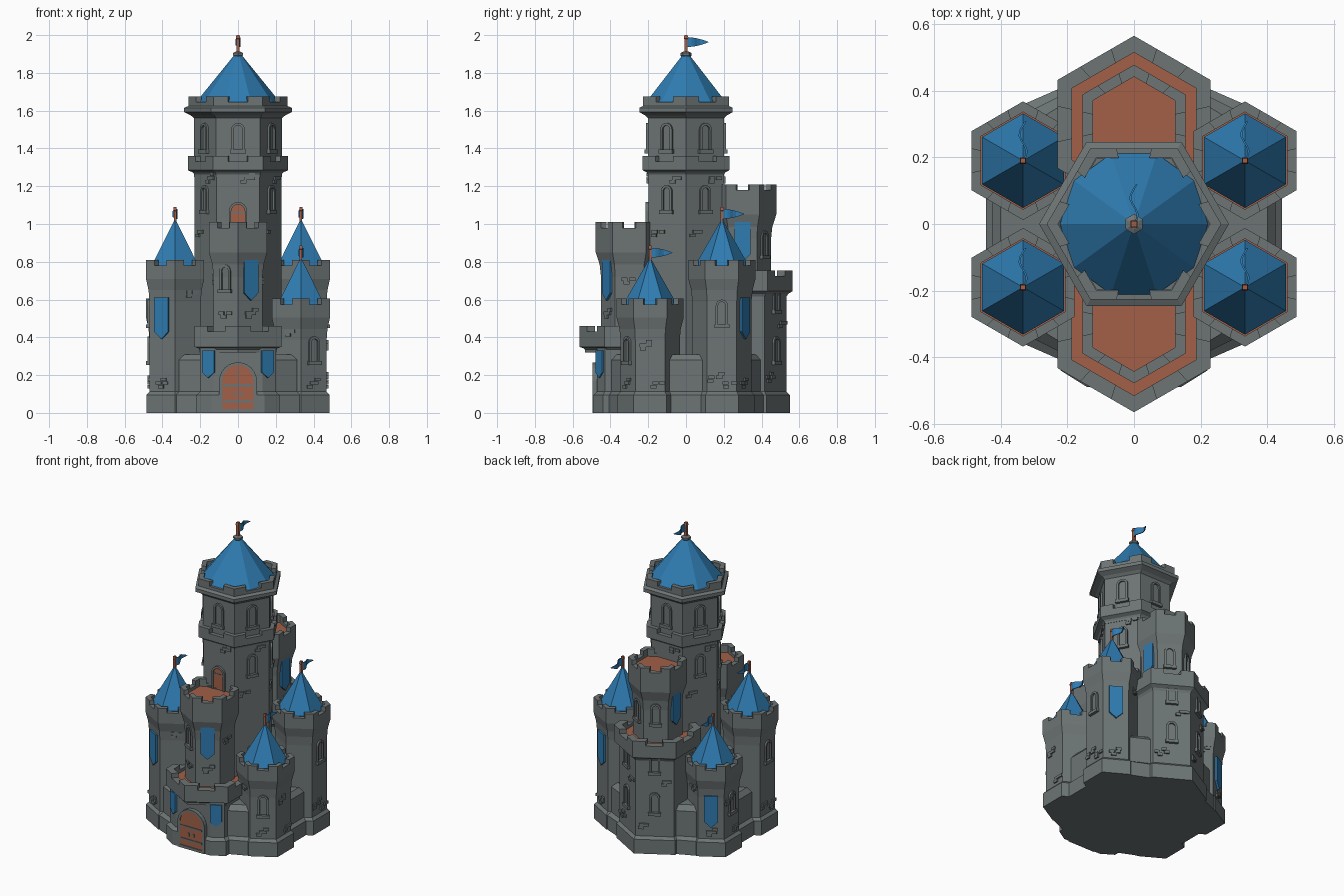
import bpy, bmesh, math, random
from math import cos, sin, pi, radians

if "Cube" in bpy.data.objects:
    bpy.data.objects.remove(bpy.data.objects["Cube"])
random.seed(4)

def material(name, col):
    m = bpy.data.materials.new(name)
    m.diffuse_color = (*col, 1)
    m.use_nodes = True
    m.node_tree.nodes["Principled BSDF"].inputs["Base Color"].default_value = m.diffuse_color
    return m

STONE = material("grey stone", (0.155, 0.178, 0.178))
BLUE = material("blue cloth and roof", (0.028, 0.20, 0.44))
CLAY = material("terracotta wood", (0.36, 0.115, 0.065))

def finish(name, bm, mats):
    bmesh.ops.recalc_face_normals(bm, faces=bm.faces)
    me = bpy.data.meshes.new(name)
    bm.to_mesh(me)
    bm.free()
    ob = bpy.data.objects.new(name, me)
    for m in mats:
        me.materials.append(m)
    bpy.context.collection.objects.link(ob)
    return ob

def ngon(c, r, n=6, rot=30):
    return [(c[0] + r * cos(radians(rot) + 2 * pi * i / n),
             c[1] + r * sin(radians(rot) + 2 * pi * i / n)) for i in range(n)]

def stack(name, layers, mats, cap=0):
    """Join outlines [(points, z), ...] into a closed solid; cap = top material."""
    bm = bmesh.new()
    rings = [[bm.verts.new((x, y, z)) for x, y in pts] for pts, z in layers]
    n = len(rings[0])
    for a, b in zip(rings, rings[1:]):
        for i in range(n):
            j = (i + 1) % n
            bm.faces.new((a[i], a[j], b[j], b[i]))
    bm.faces.new(rings[0][::-1])
    bm.faces.new(rings[-1]).material_index = cap
    return finish(name, bm, mats)

def hexes(name, c, prof, mat=STONE, n=6, rot=30):
    return stack(name, [(ngon(c, r, n, rot), z) for r, z in prof], [mat])

def merlons(name, c, ro, ri, z0, z1, rot=30, t=0.3):
    """Six corner merlons wrapping the corners of a hexagonal parapet."""
    bm = bmesh.new()
    o, q = ngon(c, ro, 6, rot), ngon(c, ri, 6, rot)
    mix = lambda a, b: (a[0] + (b[0] - a[0]) * t, a[1] + (b[1] - a[1]) * t)
    for i in range(6):
        p, k = i - 1, (i + 1) % 6
        pts = [mix(o[i], o[p]), o[i], mix(o[i], o[k]), mix(q[i], q[k]), q[i], mix(q[i], q[p])]
        lo = [bm.verts.new((*v, z0)) for v in pts]
        hi = [bm.verts.new((*v, z1)) for v in pts]
        bm.faces.new(lo[::-1])
        bm.faces.new(hi)
        for a in range(6):
            b = (a + 1) % 6
            bm.faces.new((lo[a], lo[b], hi[b], hi[a]))
    finish(name, bm, [STONE])

def tower(name, c, rs, rr, ri, top, bottom=0.0, flare=0.13, rim=0.12, rot=30, base=0.018):
    """Hexagonal shaft, flared out to a parapet with a terracotta floor."""
    gap, floor = top - 0.03, top - 0.05
    prof = [(rs, bottom)]
    if bottom == 0:
        prof = [(rs + base, 0), (rs + base, 0.095), (rs, 0.112)]
    z = top - rim
    prof += [(rs, z - flare), (rs + (rr - rs) * 0.25, z - flare * 0.5), (rr, z),
             (rr, gap), (ri, gap), (ri, floor)]
    stack(name, [(ngon(c, r, 6, rot), h) for r, h in prof], [STONE, CLAY], 1)
    merlons(name + "_merlons", c, rr, ri, gap, top, rot)

def slab(name, c, ang, dist, poly, depth, mat, hole=None):
    """Extrude a (u, z) outline outward from a wall facing the angle; optional matching hole."""
    a = radians(ang)
    def at(u, z, d):
        return (c[0] + (dist + d) * cos(a) - u * sin(a), c[1] + (dist + d) * sin(a) + u * cos(a), z)
    bm = bmesh.new()
    n = len(poly)
    make = lambda pts, d: [bm.verts.new(at(u, z, d)) for u, z in pts]
    b, f = make(poly, -0.006), make(poly, depth)
    if hole:
        hb, hf = make(hole, -0.006), make(hole, depth)
    else:
        bm.faces.new(b)
        bm.faces.new(f)
    for i in range(n):
        j = (i + 1) % n
        bm.faces.new((b[i], b[j], f[j], f[i]))
        if hole:
            bm.faces.new((hb[i], hb[j], hf[j], hf[i]))
            bm.faces.new((f[i], f[j], hf[j], hf[i]))
            bm.faces.new((b[i], b[j], hb[j], hb[i]))
    finish(name, bm, [mat])

def rect(u, z, w, h):
    return [(u - w / 2, z), (u + w / 2, z), (u + w / 2, z + h), (u - w / 2, z + h)]

def arch(z, w, h, k=8):
    r = w / 2
    return [(-r, z), (r, z)] + [(r * cos(pi * i / k), z + h - r + r * sin(pi * i / k)) for i in range(k + 1)]

def window(c, ang, dist, z, w=0.066, h=0.145):
    slab("window_frame", c, ang, dist, arch(z, w, h), 0.011, STONE, arch(z + 0.014, w - 0.026, h - 0.027))
    slab("window_sill", c, ang, dist, rect(0, z - 0.006, w + 0.012, 0.02), 0.018, STONE)

def banner(c, ang, dist, z0, z1, w=0.085):
    slab("banner", c, ang, dist, [(-w / 2, z0 + 0.04), (0, z0), (w / 2, z0 + 0.04), (w / 2, z1), (-w / 2, z1)], 0.008, BLUE)

def stones(c, ang, dist, z, u=0.0):
    for k in range(random.choice((3, 4))):
        slab("wall_stone", c, ang, dist,
             rect(u + random.uniform(-.012, .012) + 0.018 * (k % 2 * 2 - 1), z + 0.019 * (k // 2 + k % 2), 0.032, 0.018), 0.009, STONE)

def flag(c, z0, z1, h, rad):
    hexes("flag_pole", c, [(rad, z0), (rad, z1 - .02), (rad * 1.3, z1 - .018), (rad, z1)], CLAY, 4, 45)
    bm = bmesh.new()
    cols = []
    for i in range(9):
        t = i / 8
        y, x = c[1] + 0.118 * t, c[0] + 0.011 * sin(t * 7)
        hh = h / 2 * (1 - t ** 2) + 0.001
        zm = z1 - 0.012 - h / 2
        cols.append([bm.verts.new((x + d, y, zm + s * hh)) for d, s in ((-.003, -1), (.003, -1), (.003, 1), (-.003, 1))])
    for a, b in zip(cols, cols[1:]):
        for i in range(4):
            bm.faces.new((a[i], a[(i + 1) % 4], b[(i + 1) % 4], b[i]))
    bm.faces.new(cols[0])
    bm.faces.new(cols[-1])
    finish("flag", bm, [BLUE])

AP = cos(pi / 6)

# Curtain wall linking the corner turrets
def curtain(g):
    q = [(.415 + g, .19), (.30 + g, .33 + g), (.17, .40 + g)]
    q += [(-x, y) for x, y in q[::-1]]
    return q + [(-x, -y) for x, y in q]
stack("curtain_wall", [(curtain(.03), 0), (curtain(.03), .095), (curtain(.01), .112),
                       (curtain(.01), .28), (curtain(-.015), .31)], [STONE])

# Central keep: lower shaft, gallery, upper shaft, cornice, roof
O = (0, 0)
tower("keep_shaft", O, .23, .265, .235, 1.36, flare=.025, rim=.075, rot=0)
hexes("keep_upper_shaft", O, [(.232, 1.25), (.232, 1.56), (.25, 1.575), (.285, 1.592), (.285, 1.615), (.262, 1.625),
                              (.262, 1.645), (.225, 1.645), (.225, 1.63)], rot=0)
merlons("keep_merlons", O, .262, .228, 1.645, 1.675, 0)
hexes("keep_roof", O, [(.205, 1.625), (.222, 1.645), (.015, 1.9)], BLUE, 10, 0)
hexes("keep_finial", O, [(.018, 1.88), (.03, 1.893), (.03, 1.905), (.015, 1.912)])
flag(O, 1.89, 2.0, .05, .012)
for k in range(6):
    a = 30 + 60 * k
    window(O, a, .232 * AP, 1.38, .072, .155)
    if a not in (90, 270):
        window(O, a, .23 * AP, 1.06)
    stones(O, a, .23 * AP, 1.215, .06)
    stones(O, a, .23 * AP, .93, -.05)
slab("keep_door", O, -90, .23 * AP, arch(.96, .075, .145), .006, CLAY)
slab("keep_door_frame", O, -90, .23 * AP, arch(.96, .095, .157), .014, STONE, arch(.96, .072, .143))
slab("keep_door_band", O, -90, .23 * AP, rect(0, 1.055, .07, .01), .009, STONE)

# Gatehouse with flattened front, ring terrace and upper tower
F = (0, -.3)
def gate(g):
    return [(-.13 - g * .5, -.47 - g), (.13 + g * .5, -.47 - g), (.2 + g, -.43 - g * .5), (.2 + g, -.1),
            (-.2 - g, -.1), (-.2 - g, -.43 - g * .5)]
stack("gatehouse", [(gate(.02), 0), (gate(.02), .095), (gate(0), .112), (gate(0), .38)], [STONE])
tower("gate_terrace", F, .235, .265, .215, .46, bottom=.32, flare=.015, rim=.11)
tower("gate_upper_tower", F, .15, .178, .142, 1.01, bottom=.36, flare=.13, rim=.16)
window(F, 240, .15 * AP, .64)
banner(F, 300, .15 * AP + .005, .595, .82)
for a, z in ((180, .68), (0, .68), (300, .5), (240, .5), (0, .8)):
    stones(F, a, .15 * AP, z)
for s in (-1, 1):
    slab("gate_banner", (s * .155, -.455), -90 + s * 30, 0,
         [(-.036, .215), (0, .185), (.036, .215), (.036, .33), (-.036, .33)], .008, BLUE)
# Gate door with planks line, bands and arched frame
slab("gate_door", O, -90, .47, arch(.02, .165, .235, 12), .022, CLAY)
slab("gate_frame", O, -90, .47, arch(0, .2, .268, 12), .026, STONE, arch(.018, .164, .236, 12))
for z in (.055, .14):
    slab("gate_door_band", O, -90, .49, rect(0, z, .155, .012), .006, STONE)
slab("gate_door_seam", O, -90, .49, rect(0, .02, .005, .23), .004, STONE)
for u in (-.018, .018):
    slab("gate_door_handle", O, -90, .49, rect(u, .09, .01, .02), .006, STONE)

# Rear block with terrace and taller upper tower
B = (0, .3)
tower("rear_terrace", B, .232, .265, .215, .755, flare=.03, rim=.11)
tower("rear_upper_tower", B, .15, .178, .142, 1.21, bottom=.65, flare=.13, rim=.16)
for a in (60, 120):
    window(B, a, .232 * AP, .26)
    window(B, a, .232 * AP, .53)
    stones(B, a, .232 * AP, .45, .07)
    stones(B, a, .232 * AP, .16, -.06)
window(B, 60, .15 * AP, .82)
window(B, 120, .15 * AP, .82)
for a in (0, 180):
    banner(B, a, .15 * AP + .005, .8, 1.02)
    stones(B, a, .15 * AP, 1.06)

# Four corner turrets: tall at front left and rear right, short at the others
for sx, sy in ((-1, -1), (1, 1), (1, -1), (-1, 1)):
    c = (sx * .333, sy * .19)
    tall = sx == sy
    top = .81 if tall else .605
    tower("turret", c, .157, .178, .146, top, flare=.12, rim=.1)
    hexes("turret_roof", c, [(.125, top - .05), (.142, top - .03), (.008, top + .205)], BLUE)
    flag(c, top + .18, top + .28, .05, .01)
    d = .157 * AP
    out = 0 if sx > 0 else 180
    diag = {(-1, -1): 240, (1, 1): 60, (1, -1): 300, (-1, 1): 120}[(sx, sy)]
    inner = {240: 300, 60: 120, 300: 240, 120: 60}[diag]
    if tall:
        banner(c, diag, d + .004, .39, .61)
        window(c, out, d, .455)
    elif sx > 0:
        window(c, diag, d, .26)
    else:
        banner(c, diag, d + .004, .19, .40)
        window(c, out, d, .26)
    stones(c, diag, d, .13)
    stones(c, out, d, .16 if tall else .33, -.03)
    stones(c, inner, d, top - .2, .02)
    stones(c, out, d, .13, .04)
